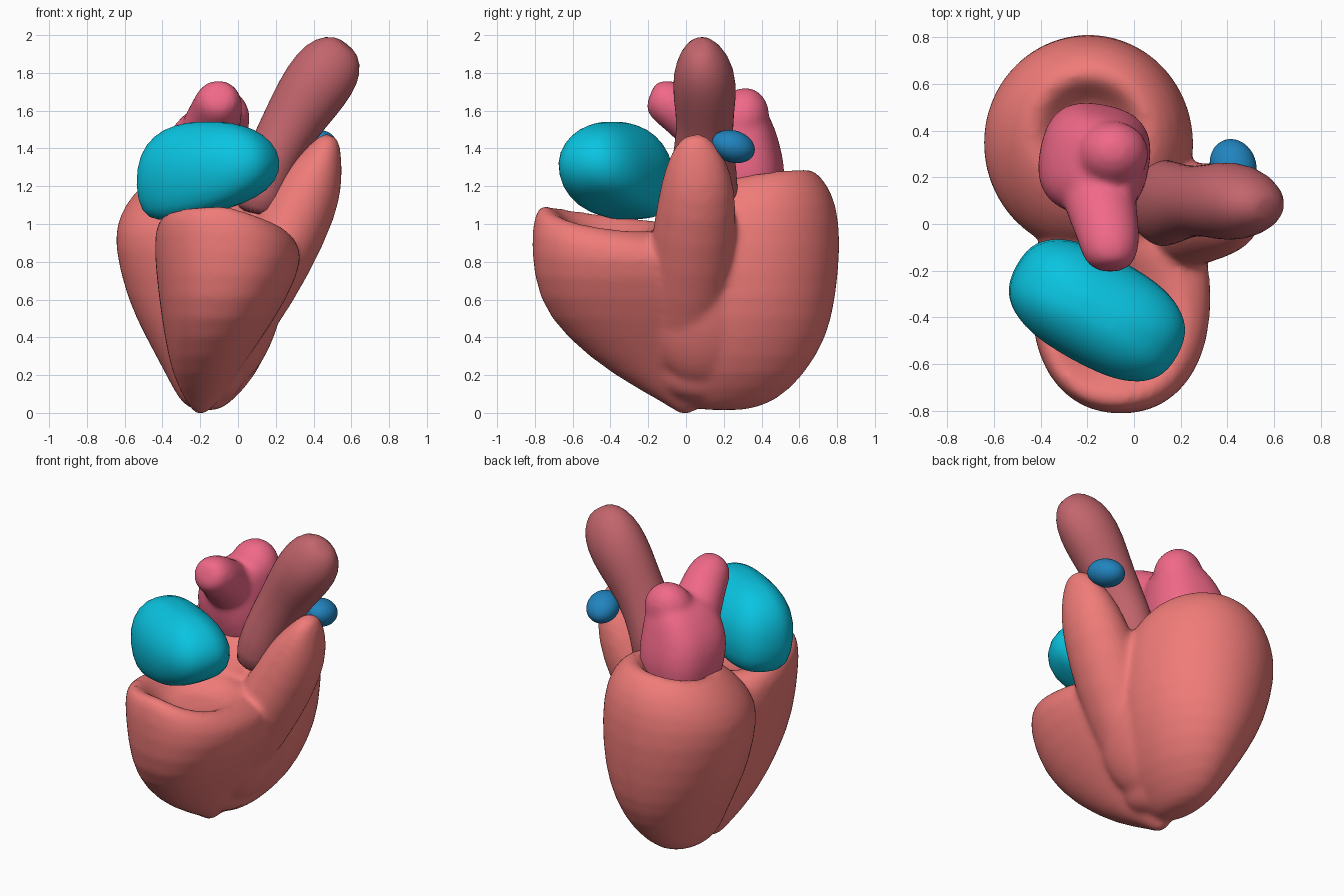
import bpy, bmesh, math
from mathutils import Vector, Matrix

if "Cube" in bpy.data.objects:
    bpy.data.objects.remove(bpy.data.objects["Cube"])

N = 28


def material(name, rgb):
    m = bpy.data.materials.new(name)
    m.diffuse_color = (*rgb, 1)
    m.use_nodes = True
    m.node_tree.nodes["Principled BSDF"].inputs["Base Color"].default_value = m.diffuse_color
    return m


def flat_ring(x, y, z, rx, ry, tx=0, ty=0, rot=0, p=2.0, drop=0):
    """Horizontal superellipse, optionally turned, tilted, and lowered on its right side."""
    pts = []
    for i in range(N):
        a = 2 * math.pi * i / N
        c, s = math.cos(a), math.sin(a)
        u = rx * math.copysign(abs(c) ** (2 / p), c)
        v = ry * math.copysign(abs(s) ** (2 / p), s)
        dx = u * math.cos(rot) - v * math.sin(rot)
        dy = u * math.sin(rot) + v * math.cos(rot)
        pts.append(Vector((x + dx, y + dy, z + tx * dx + ty * dy - drop * max(0, dx))))
    return pts


def tube_rings(path):
    """Rings square to a path of (x, y, z, radius, y radius)."""
    cs = [Vector(q[:3]) for q in path]
    out = []
    for i, q in enumerate(path):
        t = (cs[min(i + 1, len(cs) - 1)] - cs[max(i - 1, 0)]).normalized()
        side = Vector((0, 1, 0)) if abs(t.y) < 0.8 else Vector((0, 0, 1))
        u = side.cross(t).normalized()
        v = t.cross(u)
        out.append([cs[i] + u * q[3] * math.cos(2 * math.pi * k / N)
                    + v * q[4] * math.sin(2 * math.pi * k / N) for k in range(N)])
    return out


def loft(bm, rings):
    vs = [[bm.verts.new(p) for p in r] for r in rings]
    for a, b in zip(vs, vs[1:]):
        for i in range(N):
            j = (i + 1) % N
            bm.faces.new((a[i], a[j], b[j], b[i]))
    for r, flip in ((vs[0], True), (vs[-1], False)):
        mid = bm.verts.new(sum((v.co for v in r), Vector()) / N)
        for i in range(N):
            a, b = r[i], r[(i + 1) % N]
            bm.faces.new((b, a, mid) if flip else (a, b, mid))


def ball(bm, c, r, rot=(0, 0, 0)):
    m = Matrix.Translation(c)
    for ang, ax in zip(rot, 'XYZ'):
        m = m @ Matrix.Rotation(ang, 4, ax)
    bmesh.ops.create_uvsphere(bm, u_segments=28, v_segments=16, radius=1,
                              matrix=m @ Matrix.Diagonal((*r, 1)))


def finish(name, bm, mat, voxel=None, smooth=6):
    me = bpy.data.meshes.new(name)
    bmesh.ops.recalc_face_normals(bm, faces=bm.faces)
    bm.to_mesh(me)
    bm.free()
    me.materials.append(mat)
    me.shade_smooth()
    ob = bpy.data.objects.new(name, me)
    bpy.context.collection.objects.link(ob)
    ob.modifiers.new("round", 'SUBSURF').levels = 1
    ob.modifiers["round"].render_levels = 1
    if voxel:
        r = ob.modifiers.new("merge", 'REMESH')
        r.mode = 'VOXEL'
        r.voxel_size = voxel
        r.use_smooth_shade = True
        s = ob.modifiers.new("soften", 'SMOOTH')
        s.factor = 0.5
        s.iterations = smooth
    return ob


flesh = material("flesh", (0.87, 0.20, 0.19))
artery = material("artery", (0.54, 0.13, 0.15))
pink = material("pink", (0.88, 0.14, 0.25))
cyan = material("cyan", (0.003, 0.55, 0.75))
blue = material("blue", (0.015, 0.23, 0.52))

# Ventricles: two lofts with rims rolled inward
bm = bmesh.new()
loft(bm, [flat_ring(*q) for q in (
    (-.17, .20, .015, .07, .13), (-.17, .22, .06, .14, .26), (-.14, .27, .20, .24, .36),
    (-.15, .31, .40, .34, .44), (-.17, .335, .60, .42, .46), (-.20, .345, .90, .465, .48),
    (-.20, .355, 1.07, .435, .445, .07, .10), (-.20, .37, 1.19, .36, .365, .09, .13),
    (-.20, .38, 1.265, .26, .26, .10, .20), (-.20, .38, 1.22, .19, .19), (-.20, .38, 1.14, .13, .13))])
loft(bm, [flat_ring(*q[:7], 0, 2.2, q[7]) for q in (
    (-.20, .00, -.005, .03, .04, 0, 0, 0), (-.19, -.02, .05, .08, .09, 0, 0, 0),
    (-.18, -.12, .20, .17, .27, 0, 0, 0), (-.13, -.20, .40, .26, .44, 0, 0, 0),
    (-.08, -.28, .60, .34, .51, 0, 0, 0), (-.045, -.30, .87, .405, .525, 0, 0, .10),
    (-.07, -.39, 1.02, .365, .42, 0, -.10, .22), (-.08, -.42, 1.08, .28, .33, .05, -.15, .36),
    (-.07, -.41, 1.00, .22, .23, 0, -.10, .25), (-.07, -.40, .93, .14, .14, 0, 0, 0))])

# Outflow cone and the fullness below it
loft(bm, tube_rings((
    (-.08, -.02, .25, .10, .14), (.04, .00, .50, .17, .20), (.20, .03, .82, .20, .23),
    (.35, .06, 1.12, .19, .21), (.415, .06, 1.27, .15, .18), (.465, .05, 1.39, .09, .13),
    (.49, .04, 1.47, .045, .06))))
ball(bm, (.05, .08, .55), (.18, .30, .42), (0, .25, 0))
ball(bm, (-.10, .08, .26), (.15, .26, .20))
finish("ventricles", bm, flesh, 0.018, 12)

# Great artery
bm = bmesh.new()
loft(bm, tube_rings((
    (.10, .09, 1.05, .16, .20), (.15, .09, 1.28, .145, .18), (.26, .10, 1.50, .15, .14),
    (.37, .10, 1.67, .18, .17), (.46, .095, 1.80, .185, .165), (.53, .08, 1.89, .155, .12),
    (.575, .065, 1.945, .08, .06))))
finish("great_artery", bm, artery)

# Left atrium: main sac, back lobe and front stub
bm = bmesh.new()
loft(bm, [flat_ring(x, y, z, rx, ry, 0, 0, -.2, 2.6) for x, y, z, rx, ry in (
    (-.17, .29, 1.02, .15, .15), (-.17, .30, 1.12, .22, .21), (-.17, .28, 1.28, .245, .245),
    (-.17, .26, 1.42, .23, .235), (-.14, .25, 1.54, .185, .21), (-.11, .26, 1.62, .13, .15))])
ball(bm, (-.09, .30, 1.56), (.155, .14, .165), (-.3, 0, 0))
loft(bm, tube_rings((
    (-.17, .20, 1.42, .17, .17), (-.13, .04, 1.55, .15, .14), (-.105, -.07, 1.63, .135, .13),
    (-.10, -.15, 1.67, .115, .11), (-.10, -.19, 1.685, .07, .07))))
finish("left_atrium", bm, pink, 0.018, 12)

# Right atrium: boxy sac, turned in plan
bm = bmesh.new()
T = math.radians(-29)
loft(bm, [flat_ring(x, y, z, rx, ry, tx, 0, T, 2.6) for x, y, z, rx, ry, tx in (
    (-.20, -.34, 1.05, .16, .12, .20), (-.19, -.34, 1.08, .30, .19, .20),
    (-.165, -.36, 1.17, .39, .23, .14), (-.155, -.375, 1.32, .405, .245, .05),
    (-.155, -.38, 1.43, .355, .20, .02), (-.155, -.385, 1.505, .26, .13, 0),
    (-.155, -.39, 1.54, .12, .05, 0))])
finish("right_atrium", bm, cyan)

# Small vessel bud beside the cone
bm = bmesh.new()
ball(bm, (.425, .25, 1.41), (.10, .12, .085), (-.3, 0, .3))
finish("vessel_bud", bm, blue)
